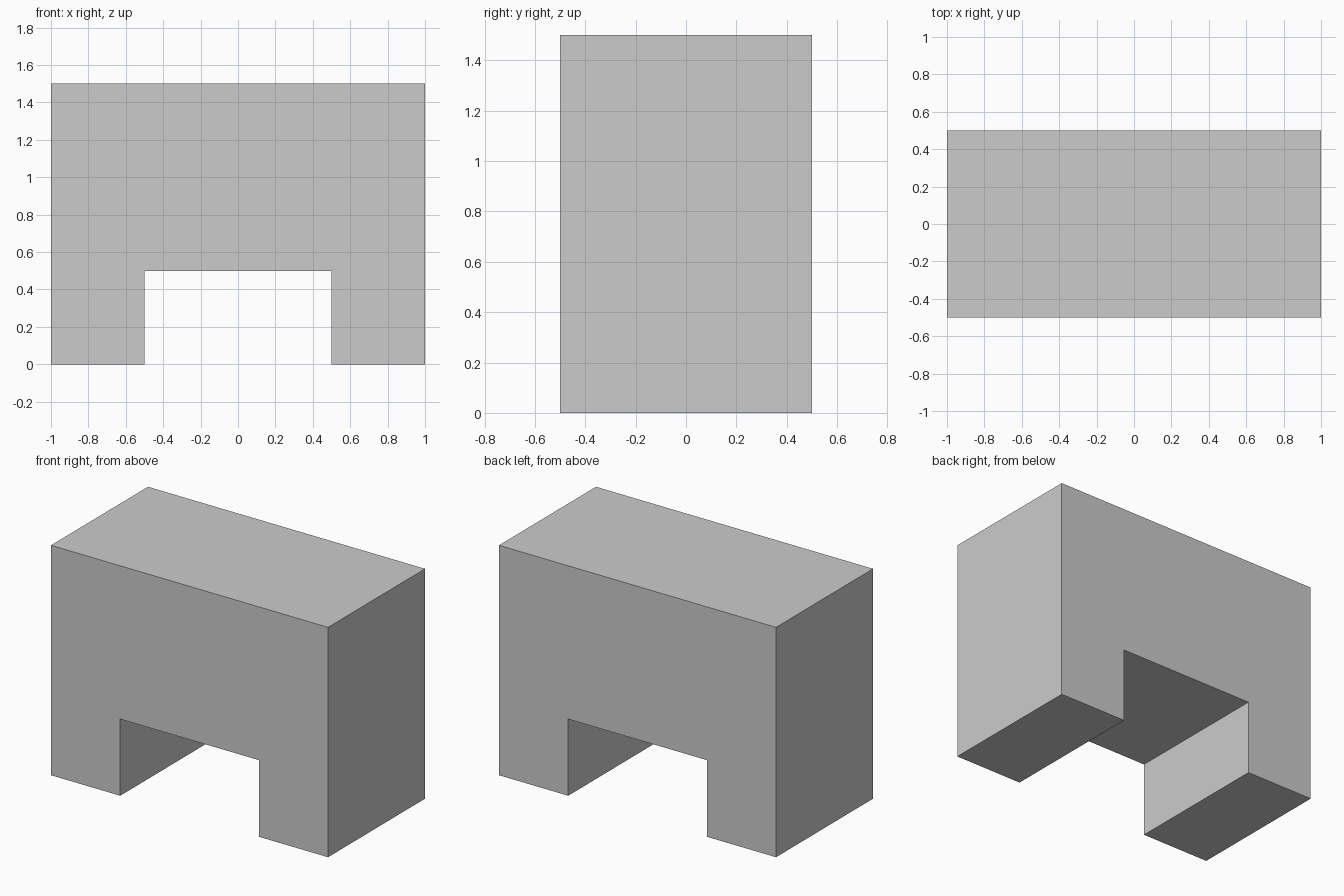
import bpy, bmesh
from mathutils import Vector

if "Cube" in bpy.data.objects:
    bpy.data.objects.remove(bpy.data.objects["Cube"])

# Front outline of the arch block: right half, mirrored to the left
half = [(0.5, 0.5), (0.5, 0.0), (1.0, 0.0), (1.0, 1.5)]
outline = half + [(-x, z) for x, z in reversed(half)]
depth = 1.0

bm = bmesh.new()
front = bm.faces.new([bm.verts.new((x, -depth / 2, z)) for x, z in outline])

# Extrude the outline straight back
ret = bmesh.ops.extrude_face_region(bm, geom=[front], use_keep_orig=True)
back_verts = [g for g in ret["geom"] if isinstance(g, bmesh.types.BMVert)]
bmesh.ops.translate(bm, verts=back_verts, vec=Vector((0, depth, 0)))
bmesh.ops.recalc_face_normals(bm, faces=bm.faces)

mesh = bpy.data.meshes.new("arch_block")
bm.to_mesh(mesh)
bm.free()
bpy.context.collection.objects.link(bpy.data.objects.new("arch_block", mesh))
